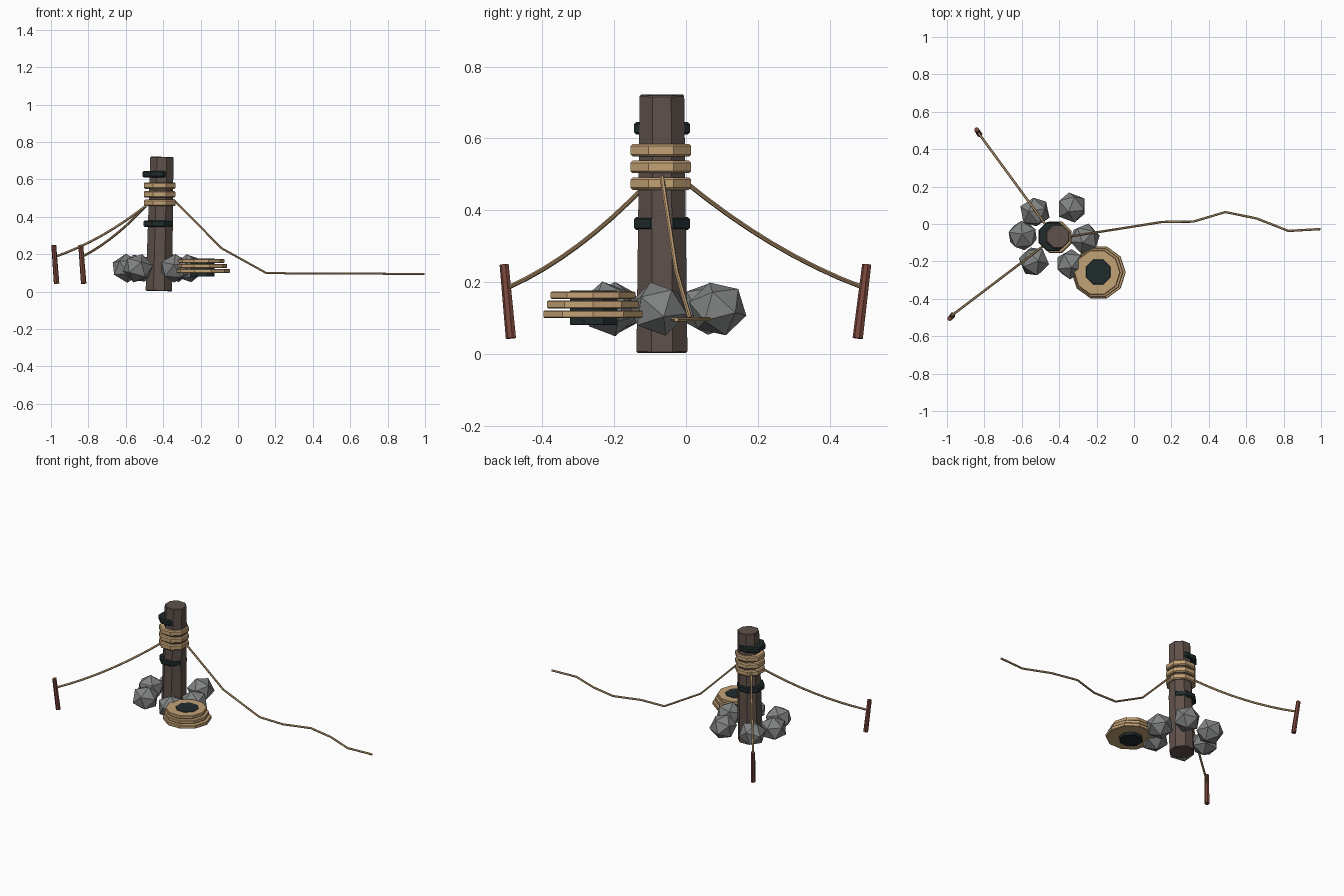
import bpy, bmesh, math, random
from mathutils import Vector, Matrix

if "Cube" in bpy.data.objects:
    bpy.data.objects.remove(bpy.data.objects["Cube"])

random.seed(4)


def material(name, rgb):
    m = bpy.data.materials.new(name)
    m.diffuse_color = (*rgb, 1)
    m.use_nodes = True
    m.node_tree.nodes["Principled BSDF"].inputs["Base Color"].default_value = m.diffuse_color
    return m


WOOD = material("weathered wood", (0.115, 0.083, 0.070))
DARK = material("dark iron", (0.015, 0.025, 0.026))
ROPE = material("tan rope", (0.55, 0.36, 0.18))
STONE = material("grey stone", (0.22, 0.225, 0.225))
STAKE = material("red brown stake", (0.20, 0.065, 0.045))


def finish(name, bm, mat):
    me = bpy.data.meshes.new(name)
    bm.to_mesh(me)
    bm.free()
    me.materials.append(mat)
    ob = bpy.data.objects.new(name, me)
    bpy.context.collection.objects.link(ob)
    return ob


def rod(name, a, b, r1, r2, sides, mat, bevel=0.0):
    """Faceted cylinder from point a to point b, flat side towards +x."""
    a, b = Vector(a), Vector(b)
    d = b - a
    bm = bmesh.new()
    k = 1 / math.cos(math.pi / sides)
    bmesh.ops.create_cone(bm, cap_ends=True, segments=sides, radius1=r1 * k,
                          radius2=r2 * k, depth=d.length)
    bmesh.ops.rotate(bm, verts=bm.verts, matrix=Matrix.Rotation(math.pi / sides, 3, 'Z'))
    if bevel:
        rims = [e for e in bm.edges if abs(e.verts[0].co.z - e.verts[1].co.z) < 1e-5]
        bmesh.ops.bevel(bm, geom=rims, offset=bevel, segments=1, affect='EDGES')
    rot = Vector((0, 0, 1)).rotation_difference(d).to_matrix().to_4x4()
    bm.transform(Matrix.Translation((a + b) / 2) @ rot)
    return finish(name, bm, mat)


def ring(name, x, y, z, r, h, sides, mat, bevel=0.006):
    return rod(name, (x, y, z - h / 2), (x, y, z + h / 2), r, r, sides, mat, bevel)


def rope(name, pts, r):
    cu = bpy.data.curves.new(name, 'CURVE')
    cu.dimensions = '3D'
    cu.bevel_depth = r
    cu.bevel_resolution = 1
    cu.use_fill_caps = True
    s = cu.splines.new('POLY')
    s.use_smooth = False
    s.points.add(len(pts) - 1)
    for p, co in zip(s.points, pts):
        p.co = (*co, 1)
    cu.materials.append(ROPE)
    ob = bpy.data.objects.new(name, cu)
    bpy.context.collection.objects.link(ob)


# Leaning post
rod("post", (-0.423, -0.067, 0.003), (-0.407, -0.067, 0.721), 0.071, 0.062, 8, WOOD, 0.004)

# Dark bands and rope wraps on the post
ring("upper_band", -0.433, -0.067, 0.628, 0.078, 0.034, 8, DARK)
ring("lower_band", -0.427, -0.067, 0.363, 0.078, 0.036, 8, DARK)
for i in range(3):
    ring(f"rope_wrap_{i + 1}", -0.419, -0.070, 0.474 + 0.0465 * i, 0.0845, 0.035, 8, ROPE)

# Coil of rope around a dark core
for i, (r, z) in enumerate([(0.138, 0.110), (0.128, 0.137), (0.118, 0.163)]):
    ring(f"coil_loop_{i + 1}", -0.189 - 0.004 * i, -0.259, z, r, 0.022, 10, ROPE, 0.003)
ring("coil_core", -0.191, -0.257, 0.128, 0.066, 0.096, 8, DARK, 0.002)

# Stones round the foot of the post
stones = [(-0.53, 0.064), (-0.333, 0.088), (-0.595, -0.062),
          (-0.263, -0.078), (-0.535, -0.200), (-0.338, -0.215)]
for i, (x, y) in enumerate(stones):
    bm = bmesh.new()
    bmesh.ops.create_icosphere(bm, subdivisions=1, radius=0.084)
    rot = Matrix.Rotation(random.uniform(0, 6.28), 4, 'Z') @ \
        Matrix.Rotation(random.uniform(-0.5, 0.5), 4, 'X')
    bm.transform(Matrix.Translation((x, y, 0.125)) @ Matrix.Diagonal((1, 1, 0.93, 1)) @ rot)
    finish(f"stone_{i + 1}", bm, STONE)

# Stakes with sagging guy ropes
guys = [((-0.970, -0.487, 0.043), (-0.985, -0.506, 0.249), (-0.475, -0.110, 0.472), (-0.976, -0.490, 0.187)),
        ((-0.825, 0.479, 0.043), (-0.841, 0.504, 0.249), (-0.468, -0.010, 0.485), (-0.832, 0.487, 0.187))]
for i, (foot, head, a, b) in enumerate(guys):
    rod(f"stake_{i + 1}", foot, head, 0.0135, 0.012, 7, STAKE)
    a, b = Vector(a), Vector(b)
    pts = []
    for k in range(9):
        t = k / 8
        p = a.lerp(b, t)
        p.z -= 4 * 0.028 * t * (1 - t)
        pts.append(p)
    rope(f"guy_rope_{i + 1}", pts, 0.0065)

# Loose rope trailing to the right
rope("trailing_rope", [(-0.345, -0.067, 0.492), (-0.088, -0.027, 0.232), (0.150, 0.011, 0.100),
                       (0.318, 0.013, 0.097), (0.488, 0.064, 0.097), (0.655, 0.030, 0.097),
                       (0.826, -0.037, 0.095), (0.998, -0.027, 0.095)], 0.0062)
